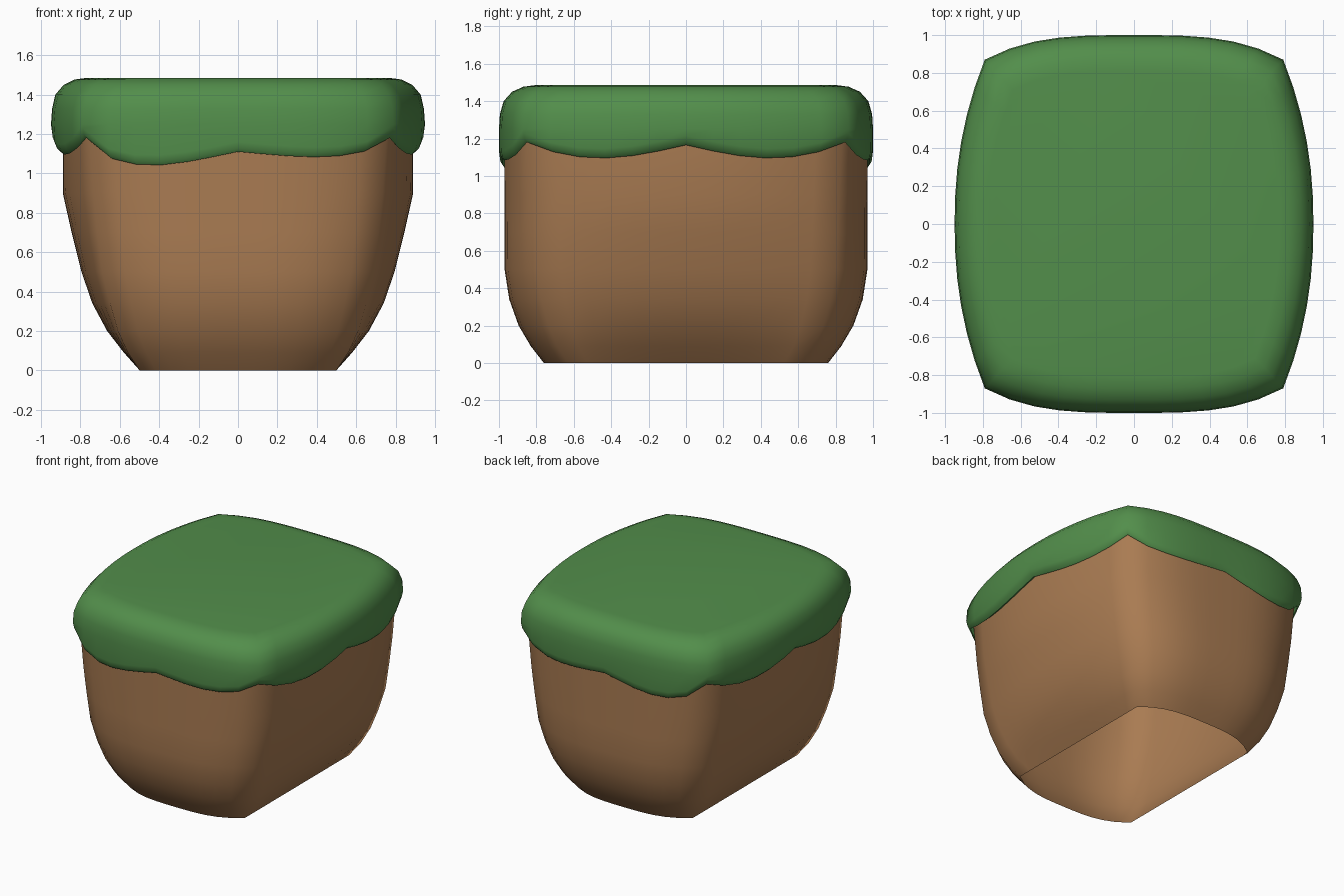
import bpy, bmesh
from math import sin, pi, radians

if "Cube" in bpy.data.objects:
    bpy.data.objects.remove(bpy.data.objects["Cube"])

N = 12  # segments along each of the four sides


def outline(cx, cy, mx, my):
    """Bulged rectangle: corner (cx, cy), mid-side reach mx and my."""
    us = [-1 + 2 * i / N for i in range(N)]
    end = [(u * cx, -cy - (my - cy) * (1 - abs(u) ** 3.3)) for u in us]
    side = [(cx + (mx - cx) * (1 - abs(u) ** 2.2), u * cy) for u in us]
    half = end + side
    return half + [(-x, -y) for x, y in half]


def lobe(u, middle, depth, power):
    """Height of the hanging edge between a corner (u = 1) and mid-side (u = 0)."""
    s = 1 - abs(u)
    return 1.18 + (middle - 1.18) * s - depth * sin(pi * s ** power)


def hem():
    """Wavy lower edge height for every outline point."""
    heights = []
    for k in range(4):
        for i in range(N):
            u = -1 + 2 * i / N
            if k % 2:
                heights.append(lobe(u, 1.165, 0.078, 0.85))
            else:
                x = u if k == 0 else -u
                heights.append(lobe(u, 1.11, 0.112 if x < 0 else 0.068, 0.65))
    return heights


def loft(name, rings, color, cap=False):
    """Skin a list of rings, each a list of 3D points, from bottom to top."""
    bm = bmesh.new()
    loops = [[bm.verts.new(p) for p in ring] for ring in rings]
    for a, b in zip(loops, loops[1:]):
        for i in range(len(a)):
            j = (i + 1) % len(a)
            bm.faces.new((a[i], a[j], b[j], b[i]))
    if cap:
        bm.faces.new(loops[-1])
    mesh = bpy.data.meshes.new(name)
    bm.to_mesh(mesh)
    bm.free()
    obj = bpy.data.objects.new(name, mesh)
    bpy.context.collection.objects.link(obj)
    mat = bpy.data.materials.new(name + "_color")
    mat.diffuse_color = color
    mat.use_nodes = True
    mat.node_tree.nodes["Principled BSDF"].inputs["Base Color"].default_value = mat.diffuse_color
    mesh.materials.append(mat)
    bpy.ops.object.select_all(action='DESELECT')
    obj.select_set(True)
    bpy.context.view_layer.objects.active = obj
    bpy.ops.object.shade_smooth_by_angle(angle=radians(60))
    return obj


# Soil body, open underneath: z, corner x, corner y, mid x, mid y
soil = [
    (0.00, 0.50, 0.63, 0.50, 0.76),
    (0.09, 0.56, 0.69, 0.58, 0.83),
    (0.20, 0.61, 0.735, 0.665, 0.895),
    (0.34, 0.65, 0.775, 0.74, 0.945),
    (0.50, 0.69, 0.80, 0.795, 0.97),
    (0.70, 0.715, 0.81, 0.845, 0.97),
    (0.90, 0.735, 0.82, 0.89, 0.97),
    (1.22, 0.755, 0.835, 0.89, 0.97),
]
loft("soil_body",
     [[(x, y, z) for x, y in outline(*dims)] for z, *dims in soil],
     (0.40, 0.20, 0.085, 1))

# Grass hem: rolled lip following the wavy edge (height above hem first)
lip = [
    (0.020, 0.755, 0.835, 0.885, 0.965),
    (0.000, 0.770, 0.850, 0.912, 0.983),
    (0.018, 0.782, 0.863, 0.932, 0.996),
    (0.050, 0.788, 0.868, 0.944, 1.000),
]
# Grass crown: rounded shoulder up to the flat top (absolute height first)
crown = [
    (1.25, 0.790, 0.870, 0.950, 1.000),
    (1.33, 0.785, 0.865, 0.944, 0.995),
    (1.40, 0.765, 0.845, 0.928, 0.975),
    (1.45, 0.730, 0.805, 0.885, 0.930),
    (1.477, 0.690, 0.760, 0.830, 0.870),
    (1.485, 0.640, 0.710, 0.770, 0.810),
]
wave = hem()
rings = [[(x, y, w + h) for (x, y), w in zip(outline(*dims), wave)]
         for h, *dims in lip]
rings += [[(x, y, z) for x, y in outline(*dims)] for z, *dims in crown]
loft("grass_top", rings, (0.085, 0.27, 0.07, 1), cap=True)
